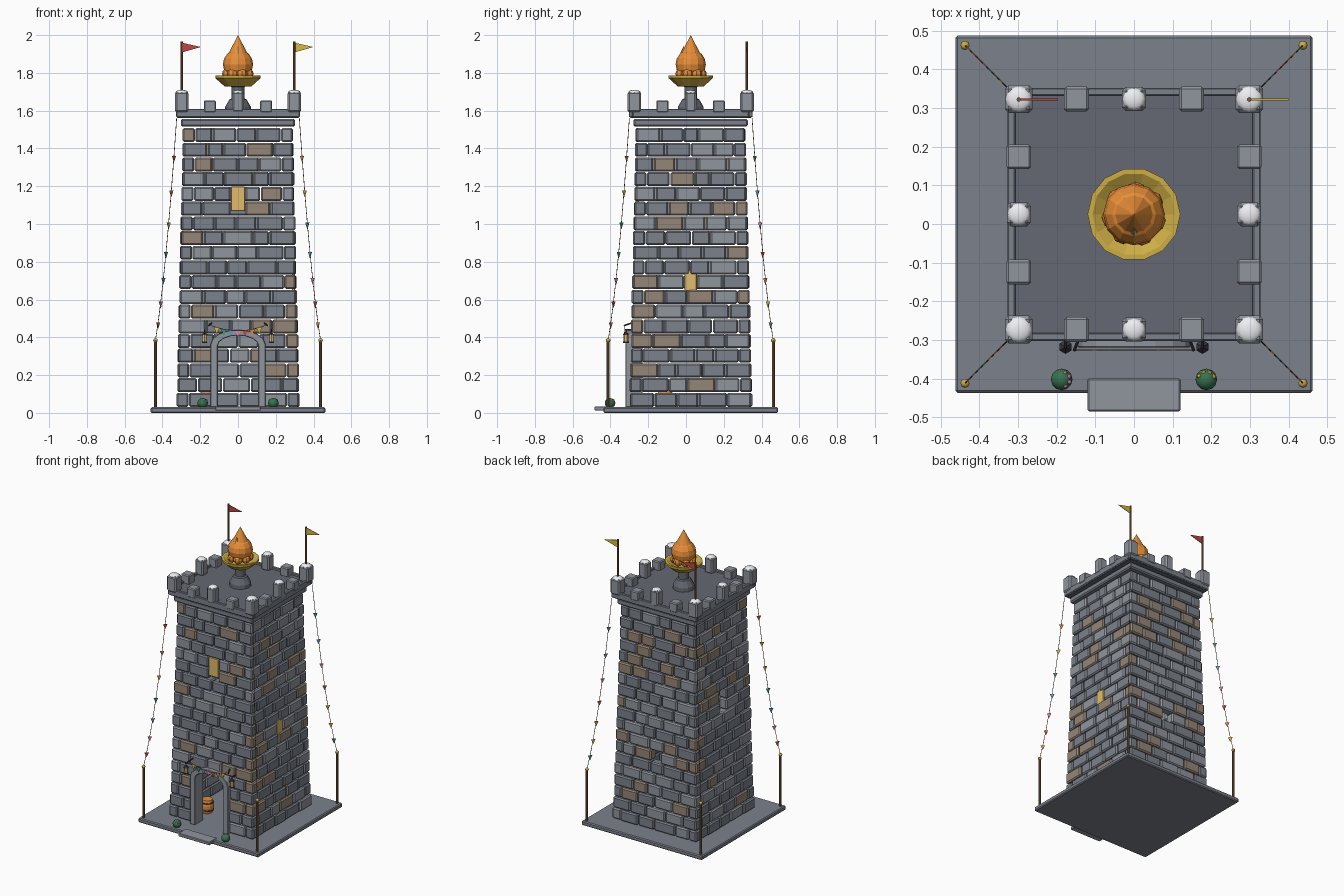
import bpy, bmesh, math, random
from mathutils import Matrix, Vector

if "Cube" in bpy.data.objects:
    bpy.data.objects.remove(bpy.data.objects["Cube"])
random.seed(7)
CY = 0.025                      # tower centre in y
MATS = {}
COL = dict(stone=(.20, .22, .26), light=(.28, .30, .34), tan=(.30, .24, .19), dark=(.13, .14, .17),
           wood=(.22, .11, .05), gold=(.62, .42, .06), glow=(.75, .50, .15), fire=(.80, .27, .04),
           snow=(.85, .87, .9), red=(.55, .06, .05), yellow=(.7, .48, .06), green=(.05, .30, .17),
           blue=(.12, .30, .55), pink=(.75, .25, .4), leaf=(.04, .17, .08), iron=(.04, .04, .05))


def finish(bm, name, col, bevel=0, smooth=False):
    bmesh.ops.recalc_face_normals(bm, faces=bm.faces[:])
    me = bpy.data.meshes.new(name)
    bm.to_mesh(me)
    bm.free()
    ob = bpy.data.objects.new(name, me)
    bpy.context.collection.objects.link(ob)
    if col not in MATS:
        MATS[col] = bpy.data.materials.new(col)
        MATS[col].diffuse_color = (*COL[col], 1)
    me.materials.append(MATS[col])
    if bevel:
        m = ob.modifiers.new("bevel", 'BEVEL')
        m.width, m.segments = bevel, 1
    if smooth:
        bpy.context.view_layer.objects.active = ob
        ob.select_set(True)
        bpy.ops.object.shade_smooth_by_angle(angle=math.radians(40))
        ob.select_set(False)
    return ob


def box(bm, x0, x1, y0, y1, z0, z1):
    m = Matrix.Translation(((x0 + x1) / 2, (y0 + y1) / 2, (z0 + z1) / 2))
    bmesh.ops.create_cube(bm, size=1, matrix=m @ Matrix.Diagonal((x1 - x0, y1 - y0, z1 - z0, 1)))


def rod(bm, a, b, r0, r1=None, n=8):
    a, b = Vector(a), Vector(b)
    d = b - a
    m = Matrix.Translation((a + b) / 2) @ d.to_track_quat('Z', 'Y').to_matrix().to_4x4()
    bmesh.ops.create_cone(bm, cap_ends=True, segments=n, radius1=r0,
                          radius2=r0 if r1 is None else r1, depth=d.length, matrix=m)


def ball(bm, c, r, sz=1, u=12, v=8):
    bmesh.ops.create_uvsphere(bm, u_segments=u, v_segments=v, radius=r,
                              matrix=Matrix.Translation(c) @ Matrix.Diagonal((1, 1, sz, 1)))


def lathe(bm, prof, n, c=(0, CY)):
    vs = [bm.verts.new((c[0] + r, c[1], z)) for r, z in prof]
    es = [bm.edges.new(p) for p in zip(vs, vs[1:])]
    bmesh.ops.spin(bm, geom=vs + es, cent=(*c, 0), axis=(0, 0, 1), angle=math.tau, steps=n, use_duplicate=False)
    bmesh.ops.remove_doubles(bm, verts=bm.verts[:], dist=1e-4)


def pennant(bm, pts, thick):
    f = bm.faces.new([bm.verts.new(p) for p in pts])
    ext = bmesh.ops.extrude_face_region(bm, geom=[f])
    bmesh.ops.translate(bm, vec=thick, verts=[g for g in ext['geom'] if isinstance(g, bmesh.types.BMVert)])


# base plate and door step
bm = bmesh.new(); box(bm, -.462, .462, CY - .462, CY + .462, 0, .03)
finish(bm, "base_plate", 'stone', .006)
bm = bmesh.new(); box(bm, -.12, .12, -.485, -.40, .012, .034)
finish(bm, "door_step", 'light', .004)

# brick courses: four walls, corner bricks alternate, openings left free
N, Z0, Z1, T, GAP = 19, .03, 1.51, .06, .004
openings = {0: [(-.125, .125, 0, .42), (-.038, .038, 1.05, 1.20)], 1: [(-.033, .033, .65, .76)],
            2: [(-.035, .035, .50, .60)], 3: [(-.035, .035, .82, .93)]}
bricks = {c: bmesh.new() for c in ('stone', 'light', 'tan')}
ch = (Z1 - Z0) / N
for i in range(N):
    z0 = Z0 + i * ch
    h = .322 - .034 * i / (N - 1)
    for w in range(4):
        e = h if (i + w) % 2 else h - T
        spans = [(-e, e)]
        for a, b, za, zb in openings[w]:
            if za < z0 + ch / 2 < zb:
                spans = [(-e, a), (b, e)]
        for s0, s1 in spans:
            n = max(1, round((s1 - s0) / .118))
            cuts = [s0] + [s0 + (s1 - s0) * (k + random.uniform(-.2, .2)) / n for k in range(1, n)] + [s1]
            for a, b in zip(cuts, cuts[1:]):
                c = random.choices(list(bricks), (5, 3, 1.3))[0]
                p = random.uniform(-.002, .005)
                old = set(bricks[c].verts)
                box(bricks[c], a + GAP / 2, b - GAP / 2, -h - p, -h + T, z0 + GAP / 2, z0 + ch - GAP / 2)
                new = [v for v in bricks[c].verts if v not in old]
                bmesh.ops.transform(bricks[c], verts=new, matrix=Matrix.Translation((0, CY, 0))
                                    @ Matrix.Rotation(w * math.pi / 2, 4, 'Z'))
for c, bm in bricks.items():
    finish(bm, "wall_bricks_" + c, c, .008)

# glowing window panes
bm = bmesh.new()
box(bm, -.037, .037, CY - .292, CY - .275, 1.068, 1.198)
box(bm, .285, .303, CY - .032, CY + .032, .645, .755)
finish(bm, "window_panes", 'glow', .003)

# cornice, roof floor and low rim
bm = bmesh.new()
box(bm, -.302, .302, CY - .302, CY + .302, 1.515, 1.557)
finish(bm, "cornice", 'stone', .008)
bm = bmesh.new()
box(bm, -.325, .325, CY - .325, CY + .325, 1.562, 1.595)
finish(bm, "roof_floor", 'dark', .006)
bm = bmesh.new()
for s in (-1, 1):
    box(bm, -.327, .327, CY + s * .317 - .01, CY + s * .317 + .01, 1.566, 1.609)
    box(bm, s * .317 - .01, s * .317 + .01, CY - .307, CY + .307, 1.566, 1.609)
finish(bm, "roof_rim", 'stone', .003)

# battlements: tall posts with snow caps, low merlons between
tall, low, snow = bmesh.new(), bmesh.new(), bmesh.new()
R = .298
for k in range(-2, 3):
    for j in range(-2, 3):
        if max(abs(k), abs(j)) < 2:
            continue
        x, y = k * R / 2, CY + j * R / 2
        if k % 2 or j % 2:
            box(low, x - .032, x + .032, y - .032, y + .032, 1.59, 1.655)
        else:
            q = .036 if abs(k * j) == 4 else .031
            box(tall, x - q, x + q, y - q, y + q, 1.59, 1.70)
            ball(snow, (x, y, 1.697), q * .92, .4)
finish(tall, "tall_battlements", 'light', .01)
finish(low, "low_battlements", 'light', .006)
finish(snow, "snow_caps", 'snow', 0, True)

# beacon: pedestal, bowl and flame
bm = bmesh.new()
lathe(bm, [(0, 1.59), (.07, 1.59), (.068, 1.62), (.045, 1.66), (.034, 1.665), (.034, 1.74), (0, 1.74)], 12)
finish(bm, "beacon_pedestal", 'dark')
bm = bmesh.new()
lathe(bm, [(0, 1.725), (.07, 1.728), (.12, 1.772), (.12, 1.785), (.107, 1.785), (.06, 1.755), (0, 1.752)], 14)
finish(bm, "beacon_bowl", 'gold')
bm = bmesh.new()
ball(bm, (0, CY, 1.845), .08)
rod(bm, (0, CY, 1.90), (0, CY, 2), .052, 0, 12)
for k in range(7):
    a = k * math.tau / 7 - 1.2
    ball(bm, (.055 * math.cos(a), CY + .055 * math.sin(a), 1.795), .03, 1, 8, 6)
finish(bm, "beacon_flame", 'fire')
bm = bmesh.new()
rod(bm, (0, CY - .05, 1.88), (0, CY - .035, 1.945), .016, 0, 6)
finish(bm, "flame_tip", 'glow')

# roof flags
poles = bmesh.new()
for x, c in ((-.298, 'red'), (.298, 'yellow')):
    rod(poles, (x, .322, 1.69), (x, .322, 1.965), .006)
    bm = bmesh.new()
    pennant(bm, [(x, .32, 1.96), (x + .102, .32, 1.937), (x, .32, 1.908)], (0, .004, 0))
    finish(bm, "roof_flag_" + c, c)
finish(poles, "flag_poles", 'wood', 0, True)

# bunting posts, strings and little pennants
posts, knobs, strings = bmesh.new(), bmesh.new(), bmesh.new()
names = ['red', 'orange', 'yellow', 'green', 'blue', 'pink']
COL['orange'] = (.7, .25, .05)
flags = {c: bmesh.new() for c in names}


def bunting(a, b, sag, n, size, shift):
    a, b = Vector(a), Vector(b)
    at = lambda t: a.lerp(b, t) - Vector((0, 0, 4 * sag * t * (1 - t)))
    for k in range(12):
        rod(strings, at(k / 12), at((k + 1) / 12), .0018, n=5)
    d = (b - a); d.z = 0; d.normalize()
    side = Vector((-d.y, d.x, 0)) * .003
    for k in range(n):
        p = at((k + 1) / (n + 1))
        pennant(flags[names[(k + shift) % 6]],
                [p - d * size * .5 - side / 2, p + d * size * .5 - side / 2, p - Vector((0, 0, size * 1.15)) - side / 2], side)


for i, (sx, sy) in enumerate(((-1, -1), (1, -1), (-1, 1), (1, 1))):
    x, y = sx * .437, CY + sy * .437
    rod(posts, (x, y, .02), (x, y, .38), .008)
    ball(knobs, (x, y, .384), .012, 1, 8, 6)
    bunting((sx * .325, CY + sy * .325, 1.56), (x, y, .385), .12, 7, .028, i)

# doorway arch
bm = bmesh.new()
arc = [math.pi * k / 8 for k in range(9)]
outer = [(-.145, .03)] + [(-.145 * math.cos(a), .365 + .075 * math.sin(a)) for a in arc] + [(.145, .03)]
inner = [(-.107, .03)] + [(-.107 * math.cos(a), .355 + .055 * math.sin(a)) for a in arc] + [(.107, .03)]
for (a, b), (c, d) in zip(zip(outer, outer[1:]), zip(inner, inner[1:])):
    bm.faces.new([bm.verts.new((x, -.32, z)) for x, z in (a, b, d, c)])
bmesh.ops.remove_doubles(bm, verts=bm.verts[:], dist=1e-4)
ext = bmesh.ops.extrude_face_region(bm, geom=bm.faces[:])
bmesh.ops.translate(bm, vec=(0, .09, 0), verts=[g for g in ext['geom'] if isinstance(g, bmesh.types.BMVert)])
finish(bm, "door_arch", 'light', .003)

# door bunting, lanterns on brackets
bunting((-.15, -.326, .465), (.15, -.326, .465), .03, 7, .03, 2)
iron, glass = bmesh.new(), bmesh.new()
for s in (-1, 1):
    x, y = s * .177, -.318
    rod(iron, (s * .14, -.29, .475), (s * .155, -.328, .462), .004)
    rod(iron, (x, -.28, .44), (x, y - .004, .44), .004)
    rod(iron, (x, y, .44), (x, y, .42), .002)
    rod(iron, (x, y, .412), (x, y, .43), .018, .004, 6)
    rod(iron, (x, y, .37), (x, y, .377), .016, n=6)
    rod(glass, (x, y, .377), (x, y, .412), .013, n=6)
finish(iron, "lantern_iron", 'iron')
finish(glass, "lantern_glass", 'glow')
finish(posts, "bunting_posts", 'wood', 0, True)
finish(knobs, "post_knobs", 'gold', 0, True)
finish(strings, "bunting_strings", 'wood')
for c, bm in flags.items():
    finish(bm, "bunting_" + c, c)

# bushes with blossoms
bush = bmesh.new()
for x, c in ((-.187, 'pink'), (.187, 'yellow')):
    ball(bush, (x, -.402, .052), .028, .95)
    bm = bmesh.new()
    for k in range(4):
        a = k * .75 + (-1.1 if c == 'pink' else .4)
        ball(bm, (x + .021 * math.cos(a), -.402 + .019 * math.sin(a), .066), .007, 1, 8, 5)
    finish(bm, "blossoms_" + c, c)
finish(bush, "bushes", 'leaf', 0, True)

# barrel inside the room
B = (-.16, -.11)
bm = bmesh.new()
lathe(bm, [(0, .03), (.034, .03), (.043, .065), (.043, .085), (.034, .12), (0, .12)], 12, B)
finish(bm, "barrel", 'fire')
bm = bmesh.new()
for z in (.05, .10):
    rod(bm, (*B, z - .004), (*B, z + .004), .0425, n=12)
finish(bm, "barrel_hoops", 'iron')

for m in bpy.data.materials:
    if m.users and not m.is_grease_pencil:
        m.use_nodes = True
        m.node_tree.nodes["Principled BSDF"].inputs["Base Color"].default_value = m.diffuse_color
